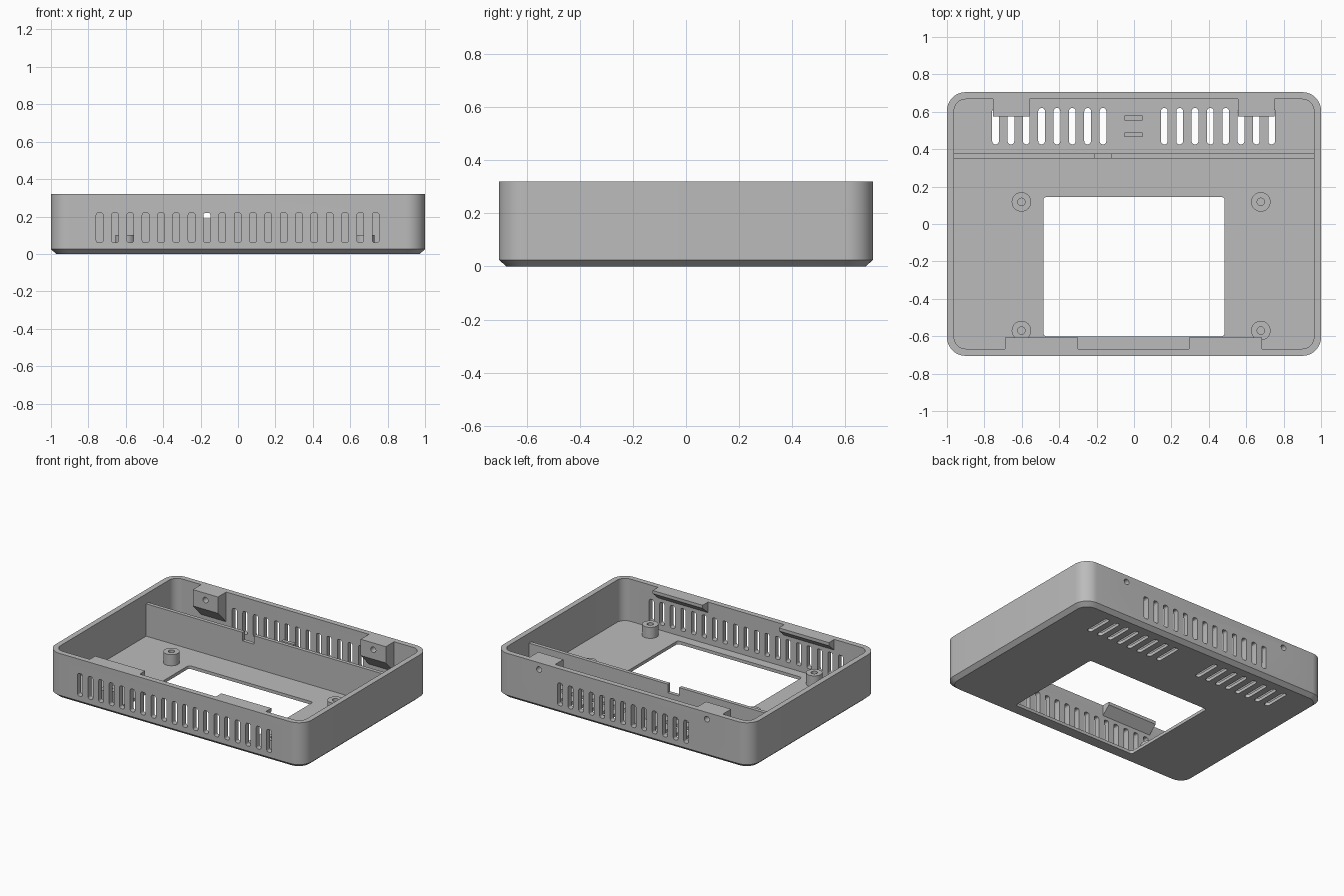
import bpy, bmesh, math
from mathutils import Vector

cube = bpy.data.objects.get("Cube")
if cube:
    bpy.data.objects.remove(cube, do_unlink=True)

# One plain grey material
grey = bpy.data.materials.new("grey_plastic")
grey.use_nodes = True
COLOUR = (0.5, 0.5, 0.5, 1)
grey.diffuse_color = COLOUR
grey.node_tree.nodes["Principled BSDF"].inputs["Base Color"].default_value = COLOUR

# Main sizes
HALF_X, HALF_Y, HEIGHT = 1.0, 0.705, 0.32
WALL, FLOOR = 0.038, 0.022
IN_X, IN_Y = HALF_X - WALL, HALF_Y - WALL
PITCH, FIRST = 0.082, -0.74


def rounded(cx, cy, w, h, r, seg=6):
    """Outline of a rounded rectangle."""
    pts = []
    for i, (sx, sy) in enumerate([(1, 1), (-1, 1), (-1, -1), (1, -1)]):
        for k in range(seg + 1):
            a = math.pi / 2 * (i + k / seg)
            pts.append((cx + sx * (w / 2 - r) + r * math.cos(a),
                        cy + sy * (h / 2 - r) + r * math.sin(a)))
    return pts


def circle(cx, cy, r, n=32):
    return [(cx + r * math.cos(2 * math.pi * k / n),
             cy + r * math.sin(2 * math.pi * k / n)) for k in range(n)]


def place(outline, axis, d):
    """Put a flat outline at distance d along an axis."""
    return [Vector({"x": (d, a, b), "y": (a, d, b), "z": (a, b, d)}[axis])
            for a, b in outline]


def loft(bm, loops):
    """Skin between matching loops and cap both ends."""
    rings = [[bm.verts.new(p) for p in loop] for loop in loops]
    n = len(rings[0])
    faces = [bm.faces.new(rings[0]), bm.faces.new(rings[-1])]
    for a, b in zip(rings, rings[1:]):
        for i in range(n):
            j = (i + 1) % n
            faces.append(bm.faces.new((a[i], a[j], b[j], b[i])))
    bmesh.ops.recalc_face_normals(bm, faces=faces)


def extrude(bm, outline, axis, start, end):
    loft(bm, [place(outline, axis, start), place(outline, axis, end)])


def make(name, bm):
    mesh = bpy.data.meshes.new(name)
    bm.to_mesh(mesh)
    bm.free()
    mesh.materials.append(grey)
    obj = bpy.data.objects.new(name, mesh)
    bpy.context.collection.objects.link(obj)
    return obj


def part(name, outline, axis, start, end):
    bm = bmesh.new()
    extrude(bm, outline, axis, start, end)
    return make(name, bm)


def select(obj):
    bpy.ops.object.select_all(action="DESELECT")
    obj.select_set(True)
    bpy.context.view_layer.objects.active = obj


def cut(obj, cutter):
    select(obj)
    mod = obj.modifiers.new("cut", "BOOLEAN")
    mod.operation, mod.solver, mod.object = "DIFFERENCE", "EXACT", cutter
    bpy.ops.object.modifier_apply(modifier=mod.name)


parts = []

# Tray: chamfered outside, rim, and inner cavity in one skin
bm = bmesh.new()
tray_steps = [(0.028, 0.08, 0), (0, 0.1, 0.025), (0, 0.1, HEIGHT),
              (WALL, 0.062, HEIGHT), (WALL, 0.062, FLOOR)]
loft(bm, [place(rounded(0, 0, 2 * (HALF_X - inset), 2 * (HALF_Y - inset), r, 10), "z", z)
          for inset, r, z in tray_steps])
tray = make("tray", bm)
parts.append(tray)

# Openings: display window, floor vents, wall vents, screw holes
bm = bmesh.new()
extrude(bm, rounded(0, -0.228, 0.97, 0.745, 0.018), "z", -0.1, 0.1)
for i in range(19):
    x = FIRST + PITCH * i
    wall_slot = rounded(x, 0.14, 0.036, 0.16, 0.012, 4)
    extrude(bm, wall_slot, "y", -0.8, -0.64)
    if 3 <= i <= 15:
        extrude(bm, wall_slot, "y", 0.64, 0.8)
    if i < 8 or i > 10:
        extrude(bm, rounded(x, 0.523, 0.036, 0.195, 0.0179), "z", -0.1, 0.05)
BLOCKS = {"right": -0.657, "left": 0.653}
for x in BLOCKS.values():
    extrude(bm, circle(x, 0.272, 0.02, 20), "y", 0.5, 0.8)
cutter = make("opening_cutter", bm)
cutter.hide_render = True
cut(tray, cutter)

# Screw blocks on the back wall, sloped underneath
block_side = [(0.575, HEIGHT), (IN_Y, HEIGHT), (IN_Y, 0.11), (0.575, 0.205)]
for side, x in BLOCKS.items():
    block = part("screw_block_" + side, block_side, "x", x - 0.098, x + 0.098)
    cut(block, cutter)
    parts.append(block)
bpy.data.objects.remove(cutter, do_unlink=True)

# Snap tabs along the front rim
tab_side = [(-IN_Y, HEIGHT), (-0.607, HEIGHT), (-0.607, 0.298), (-IN_Y, 0.245)]
for side, x in (("right", -0.495), ("left", 0.49)):
    parts.append(part("snap_tab_" + side, tab_side, "x", x - 0.195, x + 0.195))

# Partition with a cable notch
TOP, NOTCH = 0.25, 0.19
partition = [(-IN_X, FLOOR), (IN_X, FLOOR), (IN_X, TOP), (-0.122, TOP),
             (-0.122, NOTCH), (-0.21, NOTCH), (-0.21, TOP), (-IN_X, TOP)]
parts.append(part("partition", partition, "y", 0.35, 0.376))

# Two small upright clips behind the partition
for name, y in (("front", 0.478), ("back", 0.567)):
    parts.append(part("clip_" + name, rounded(-0.003, y, 0.096, 0.025, 0.001, 1),
                      "z", FLOOR, 0.155))

# Mounting bosses with blind holes
for row, y in (("front", -0.57), ("back", 0.118)):
    for side, x in (("right", -0.602), ("left", 0.678)):
        bm = bmesh.new()
        steps = [(0.052, FLOOR), (0.052, 0.1), (0.02, 0.1), (0.02, 0.03)]
        loft(bm, [place(circle(x, y, r), "z", z) for r, z in steps])
        parts.append(make(f"boss_{row}_{side}", bm))

# Smooth curved walls, keep hard edges
for obj in parts:
    select(obj)
    bpy.ops.object.shade_smooth_by_angle(angle=math.radians(30))
